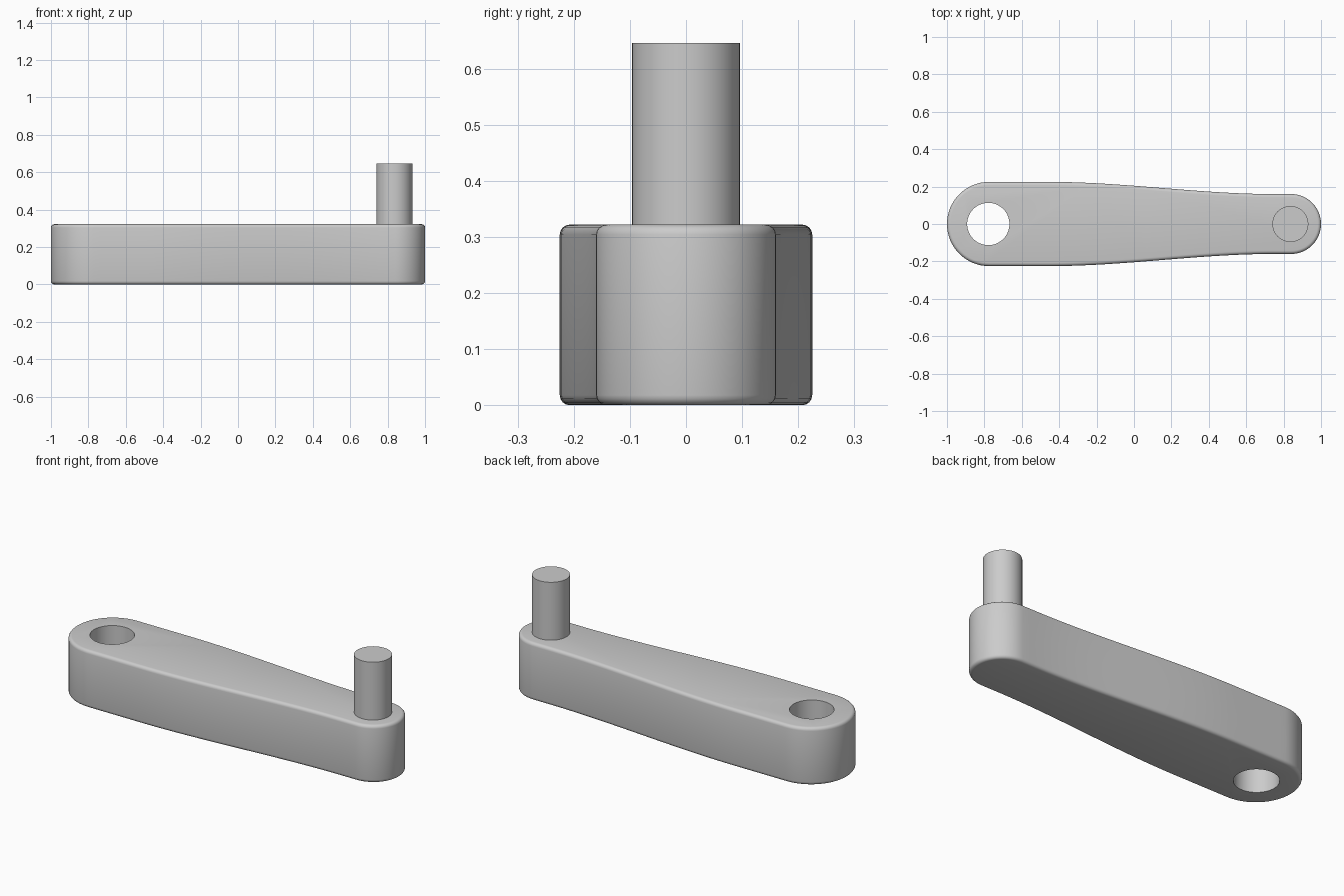
import bpy, bmesh
from math import sin, cos, pi, radians

cube = bpy.data.objects.get("Cube")
if cube:
    bpy.data.objects.remove(cube, do_unlink=True)

HEIGHT = 0.322
BIG_X, BIG_R = -0.775, 0.225
SMALL_X, SMALL_R = 0.84, 0.16

grey = bpy.data.materials.new("plain grey")
grey.use_nodes = True
colour = (0.6, 0.6, 0.6, 1)
grey.diffuse_color = colour
grey.node_tree.nodes["Principled BSDF"].inputs["Base Color"].default_value = colour


def smooth(ob):
    bpy.ops.object.select_all(action='DESELECT')
    ob.select_set(True)
    bpy.context.view_layer.objects.active = ob
    bpy.ops.object.shade_smooth_by_angle(angle=radians(35))


def cylinder(name, x, radius, z0, z1):
    bpy.ops.mesh.primitive_cylinder_add(vertices=64, radius=radius, depth=z1 - z0,
                                        location=(x, 0, (z0 + z1) / 2))
    ob = bpy.context.object
    ob.name = name
    ob.data.materials.append(grey)
    return ob


def half_width(x):
    """Half width of the arm, easing from the big end to the small end."""
    t = min(max((x + 0.45) / 1.2, 0), 1)
    return BIG_R + (SMALL_R - BIG_R) * t * t * (3 - 2 * t)


def arc(x, r, start, steps=32):
    return [(x + r * cos(start + pi * i / steps), r * sin(start + pi * i / steps))
            for i in range(steps + 1)]


# Arm: outline of two round ends joined by eased sides, raised to a slab
side = [BIG_X + (SMALL_X - BIG_X) * i / 40 for i in range(1, 40)]
outline = arc(SMALL_X, SMALL_R, -pi / 2)
outline += [(x, half_width(x)) for x in reversed(side)]
outline += arc(BIG_X, BIG_R, pi / 2)
outline += [(x, -half_width(x)) for x in side]

bm = bmesh.new()
base = bm.faces.new([bm.verts.new((x, y, 0)) for x, y in outline])
raised = bmesh.ops.extrude_face_region(bm, geom=[base])["geom"]
bmesh.ops.translate(bm, vec=(0, 0, HEIGHT),
                    verts=[v for v in raised if isinstance(v, bmesh.types.BMVert)])
bmesh.ops.recalc_face_normals(bm, faces=bm.faces)

# Rounded rims on the top and bottom edges
rims = [e for e in bm.edges if abs(e.verts[0].co.z - e.verts[1].co.z) < 0.001]
bmesh.ops.bevel(bm, geom=rims, offset=0.018, segments=4, profile=0.5, affect='EDGES')
mesh = bpy.data.meshes.new("crank_arm")
bm.to_mesh(mesh)
bm.free()
arm = bpy.data.objects.new("crank_arm", mesh)
bpy.context.collection.objects.link(arm)
mesh.materials.append(grey)

# Shaft hole through the big end
cutter = cylinder("hole_cutter", -0.779, 0.113, -0.1, HEIGHT + 0.1)
cutter.hide_render = True
cut = arm.modifiers.new("shaft_hole", 'BOOLEAN')
cut.operation = 'DIFFERENCE'
cut.solver = 'EXACT'
cut.object = cutter
bpy.context.view_layer.objects.active = arm
bpy.ops.object.modifier_apply(modifier=cut.name)
bpy.data.objects.remove(cutter, do_unlink=True)
smooth(arm)

# Handle pin standing on the small end
smooth(cylinder("handle_pin", 0.836, 0.096, HEIGHT - 0.01, 0.646))
